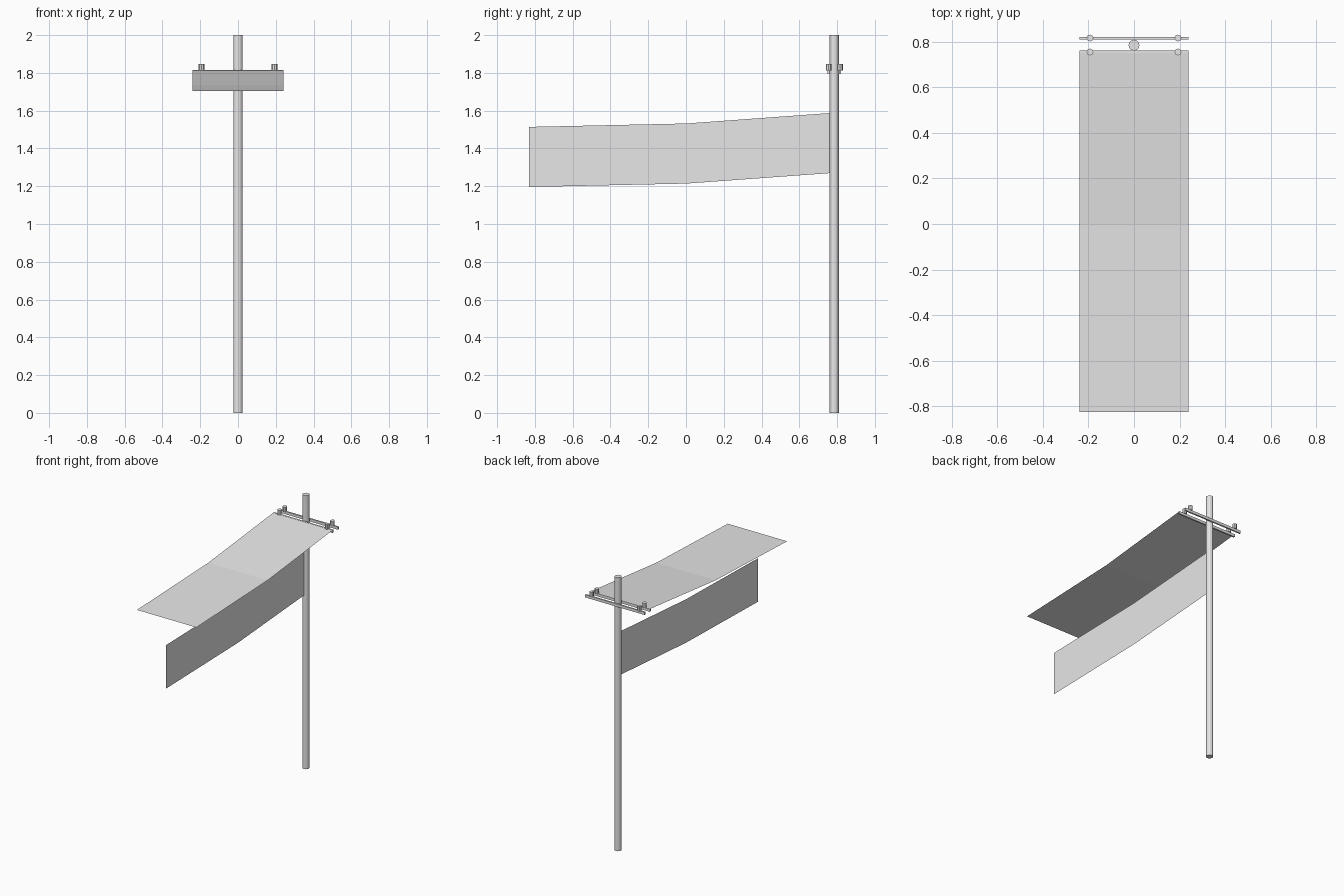
import bpy, bmesh
from mathutils import Matrix

cube = bpy.data.objects.get("Cube")
if cube:
    bpy.data.objects.remove(cube, do_unlink=True)

grey = bpy.data.materials.new("plain grey")
grey.use_nodes = True
colour = (0.8, 0.8, 0.8, 1)
grey.diffuse_color = colour
grey.node_tree.nodes["Principled BSDF"].inputs["Base Color"].default_value = colour


def add_object(name, bm):
    mesh = bpy.data.meshes.new(name)
    bm.to_mesh(mesh)
    bm.free()
    mesh.materials.append(grey)
    obj = bpy.data.objects.new(name, mesh)
    bpy.context.collection.objects.link(obj)
    return obj


def post(name, x, y, bottom, top, radius, sides):
    bm = bmesh.new()
    bmesh.ops.create_cone(bm, cap_ends=True, segments=sides, radius1=radius,
                          radius2=radius, depth=top - bottom,
                          matrix=Matrix.Translation((x, y, (bottom + top) / 2)))
    return add_object(name, bm)


def beam(name, centre, size):
    bm = bmesh.new()
    bmesh.ops.create_cube(bm, size=1,
                          matrix=Matrix.Translation(centre) @ Matrix.Diagonal((*size, 1)))
    return add_object(name, bm)


def sheet(name, path, offset):
    # Strip swept along a sagging (y, z) path, spread across by +-offset
    bm = bmesh.new()
    rows = [[bm.verts.new((s * offset[0], y, z + s * offset[1])) for s in (-1, 1)]
            for y, z in path]
    for a, b in zip(rows, rows[1:]):
        bm.faces.new((a[0], b[0], b[1], a[1]))
    bmesh.ops.recalc_face_normals(bm, faces=bm.faces)
    return add_object(name, bm)


# Pole
post("pole", 0, 0.785, 0, 2, 0.024, 12)

# Crossarms either side of the pole, each with two insulators
for place, y in (("front", 0.755), ("back", 0.816)):
    beam(place + "_crossarm", (0, y, 1.805), (0.48, 0.011, 0.02))
    for side, x in (("left", 0.193), ("right", -0.193)):
        post(f"{place}_{side}_insulator", x, y, 1.813, 1.848, 0.015, 8)

# Sagging wire sheets
sheet("upper_wires", [(0.76, 1.815), (0, 1.735), (-0.825, 1.705)], (0.24, 0))
sheet("lower_wires", [(0.785, 1.43), (0, 1.373), (-0.83, 1.355)], (0, 0.159))
